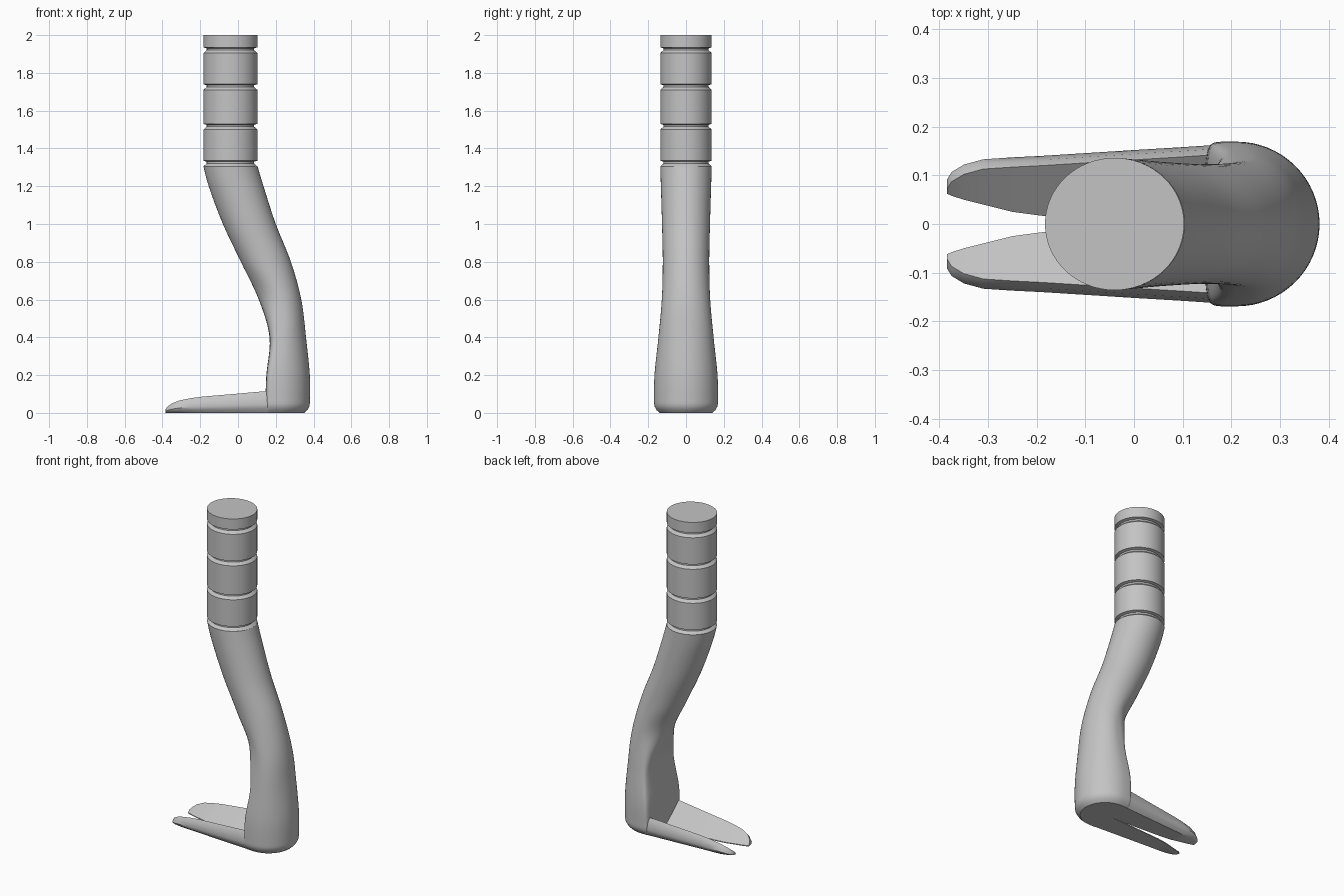
import bpy
import bmesh
import math

default_cube = bpy.data.objects.get("Cube")
if default_cube:
    bpy.data.objects.remove(default_cube, do_unlink=True)

SIDES = 64

# Single plain grey for the whole tool
grey = bpy.data.materials.new("plain grey")
grey.use_nodes = True
colour = (0.55, 0.55, 0.55, 1)
grey.diffuse_color = colour
grey.node_tree.nodes["Principled BSDF"].inputs["Base Color"].default_value = colour


def loft(name, rings, angle):
    """Skin a list of equal-length closed rings and cap both ends."""
    bm = bmesh.new()
    loops = [[bm.verts.new(point) for point in ring] for ring in rings]
    for lower, upper in zip(loops, loops[1:]):
        for i in range(len(lower)):
            j = (i + 1) % len(lower)
            bm.faces.new((lower[i], lower[j], upper[j], upper[i]))
    bm.faces.new(loops[0][::-1])
    bm.faces.new(loops[-1])
    bmesh.ops.recalc_face_normals(bm, faces=bm.faces)
    mesh = bpy.data.meshes.new(name)
    bm.to_mesh(mesh)
    bm.free()
    mesh.materials.append(grey)
    obj = bpy.data.objects.new(name, mesh)
    bpy.context.collection.objects.link(obj)
    bpy.ops.object.select_all(action="DESELECT")
    obj.select_set(True)
    bpy.context.view_layer.objects.active = obj
    bpy.ops.object.shade_smooth_by_angle(angle=math.radians(angle))
    return obj


def smooth_rows(rows, steps):
    """Interpolate rows of numbers with a Catmull-Rom spline."""
    padded = [rows[0]] + rows + [rows[-1]]
    result = []
    for a, b, c, d in zip(padded, padded[1:], padded[2:], padded[3:]):
        for k in range(steps):
            t = k / steps
            result.append([
                q + t / 2 * (r - p + t * (2 * p - 5 * q + 4 * r - s
                                          + t * (3 * (q - r) + s - p)))
                for p, q, r, s in zip(a, b, c, d)])
    return result + [rows[-1]]


def section(z, front, back, half, flat):
    """Round at the back, increasingly square at the front as flat rises."""
    middle = (front + back) / 2 * (1 - flat) + (back - half) * flat
    ring = []
    for i in range(SIDES):
        a = 2 * math.pi * i / SIDES
        c, s = math.cos(a), math.sin(a)
        power = 1 if c > 0 else 1 / (1 + 2.5 * flat)
        reach = back - middle if c > 0 else middle - front
        ring.append((middle + math.copysign(abs(c) ** power, c) * reach,
                     math.copysign(abs(s) ** power, s) * half, z))
    return ring


# Handle: straight grip with four undercut grooves
profile = [(1.29, 0.97), (1.305, 1)]
for groove in (1.305, 1.5, 1.71, 1.905):
    profile += [(groove, 1), (groove + 0.015, 0.88),
                (groove + 0.025, 0.88), (groove + 0.03, 1)]
profile += [(2, 1)]
profile.pop(1)
loft("grooved_handle",
     [[(-0.04 + 0.143 * r * math.cos(2 * math.pi * i / SIDES),
        0.136 * r * math.sin(2 * math.pi * i / SIDES), z)
       for i in range(SIDES)] for z, r in profile], 20)

# Neck: curved shaft swelling into the heel (height, front, back, half width, flatness)
shaft = smooth_rows([
    [0.05, 0.145, 0.38, 0.169, 1],
    [0.2, 0.15, 0.38, 0.167, 1],
    [0.4, 0.167, 0.36, 0.146, 0.6],
    [0.6, 0.11, 0.335, 0.128, 0],
    [0.8, 0.015, 0.28, 0.123, 0],
    [1, -0.08, 0.2, 0.127, 0],
    [1.2, -0.155, 0.135, 0.133, 0],
    [1.305, -0.183, 0.104, 0.136, 0]], 6)
heel = [[0, 0.145, 0.35, 0.14, 1], [0.015, 0.145, 0.367, 0.156, 1],
        [0.035, 0.145, 0.378, 0.167, 1]]
loft("curved_neck", [section(*row) for row in heel + shaft], 40)

# Claws: pair of blades sloping down to a central slot
# (position, slot edge, outer edge, rim height)
stations = [(-0.384, 0.062, 0.092, 0.018), (-0.375, 0.058, 0.107, 0.032),
            (-0.35, 0.05, 0.122, 0.05), (-0.31, 0.04, 0.133, 0.066),
            (-0.25, 0.025, 0.137, 0.078), (-0.19, 0.017, 0.14, 0.086),
            (0, 0.006, 0.152, 0.102), (0.1, 0.001, 0.158, 0.111),
            (0.19, 0.001, 0.164, 0.118)]
for name, side in (("left_claw", -1), ("right_claw", 1)):
    rings = []
    for x, slot, outer, rim in stations:
        outline = [(slot, 0), (slot, 0.005), (outer - 0.02, rim),
                   (outer - 0.008, rim * 0.8), (outer, rim * 0.4),
                   (outer - 0.006, rim * 0.2), (outer - 0.025, 0)]
        rings.append([(x, -side * y, z) for y, z in outline])
    loft(name, rings, 35)
